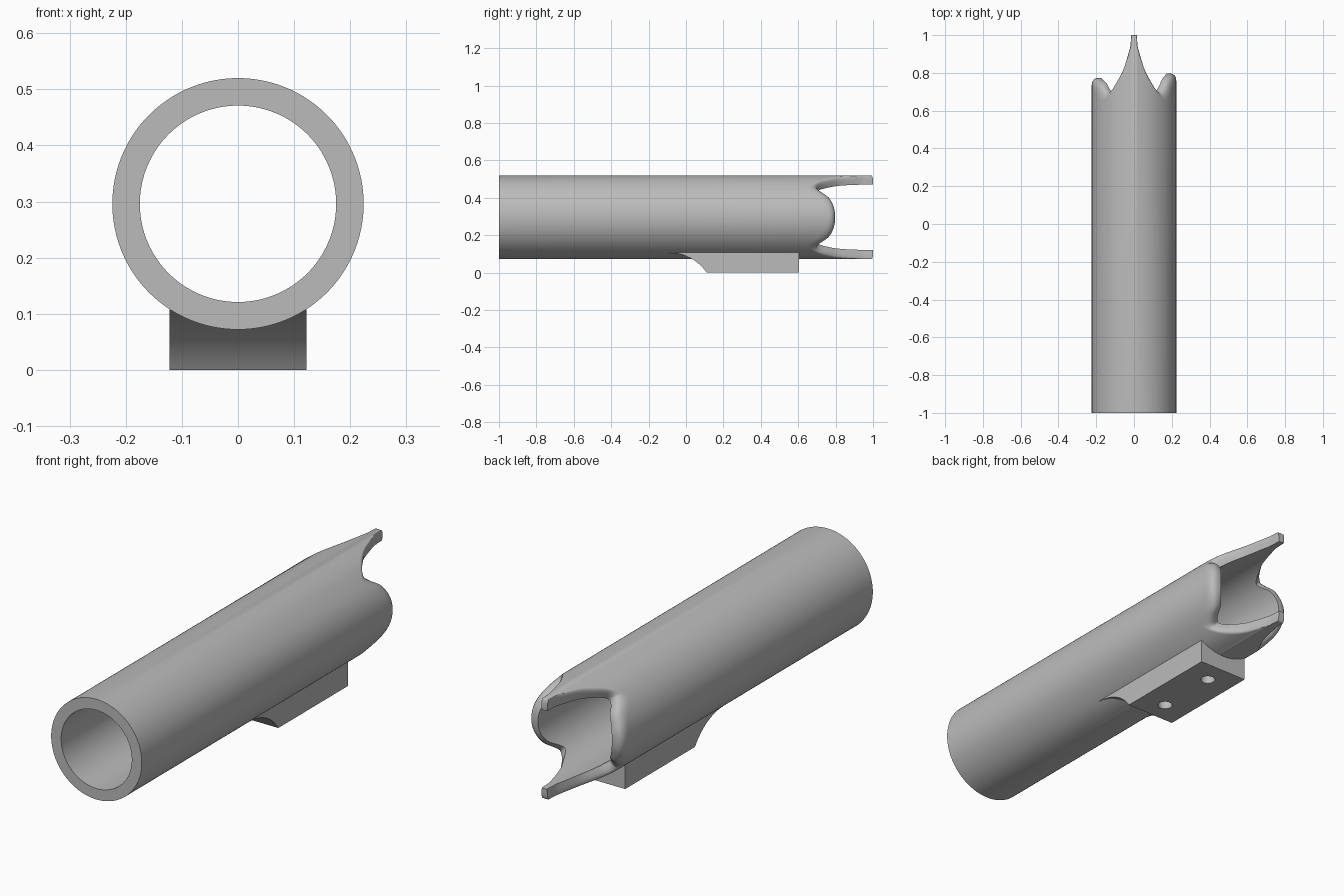
import bpy, bmesh, math
from mathutils import Vector

cube = bpy.data.objects.get("Cube")
if cube:
    bpy.data.objects.remove(cube, do_unlink=True)

AXIS_Z, R_OUT, R_IN = 0.296, 0.224, 0.175
RIM_STEPS = 6

grey = bpy.data.materials.new("plain grey")
grey.use_nodes = True
colour = (0.5, 0.5, 0.5, 1)
grey.diffuse_color = colour
grey.node_tree.nodes["Principled BSDF"].inputs["Base Color"].default_value = colour


def finish(bm, name):
    bmesh.ops.recalc_face_normals(bm, faces=bm.faces)
    mesh = bpy.data.meshes.new(name)
    bm.to_mesh(mesh)
    bm.free()
    mesh.materials.append(grey)
    obj = bpy.data.objects.new(name, mesh)
    bpy.context.collection.objects.link(obj)
    return obj


def shade(obj):
    bpy.ops.object.select_all(action='DESELECT')
    obj.select_set(True)
    bpy.context.view_layer.objects.active = obj
    bpy.ops.object.shade_smooth_by_angle(angle=math.radians(35))


# Quarter of the shaped rim: outer angle, outer y, inner angle, inner y
# (angles from the top of the tube: prong, valley, side lobe)
RIM = [Vector(p) for p in (
    (0, .99, 0, 1), (3.6, .99, 4.2, 1), (4.4, .94, 5.2, .94), (8.5, .87, 11, .87),
    (13, .81, 17, .81), (20, .755, 25, .76), (29, .71, 32, .72), (40, .665, 37, .703),
    (48, .65, 41, .703), (54, .665, 48, .725), (62, .70, 58, .765),
    (75, .74, 73, .79), (90, .755, 90, .797))]


def catmull(a, b, c, d, t):
    return 0.5 * (2 * b + (c - a) * t + (2 * a - 5 * b + 4 * c - d) * t ** 2
                  + (3 * b - a - 3 * c + d) * t ** 3)


def rim_quarter():
    pts = [RIM[0].copy()]
    last = len(RIM) - 1
    # Mirror one point past the lobe so its crown is smooth
    n = RIM[-2]
    beyond = Vector((180 - n[0], n[1], 180 - n[2], n[3]))
    ext = RIM + [beyond]
    for i in range(last):
        for k in range(1, 5):
            t = k / 4
            if i < 3:
                pts.append(ext[i].lerp(ext[i + 1], t))
            else:
                pts.append(catmull(ext[i - 1], ext[i], ext[i + 1], ext[i + 2], t))
    return pts


def full_rim():
    quarter = rim_quarter()
    half = quarter + [Vector((180 - p[0], p[1], 180 - p[2], p[3])) for p in quarter[-2::-1]]
    # The right-hand lobe is slightly shorter than the left-hand one
    right = []
    for p in half[-2:0:-1]:
        f = max(0, min(1, (50 - abs(p[0] - 90)) / 35))
        drop = 0.024 * f * f * (3 - 2 * f)
        right.append(Vector((360 - p[0], p[1] - drop, 360 - p[2], p[3] - drop)))
    return half + right


def on_tube(angle, y, radius):
    a = math.radians(angle)
    return Vector((radius * math.sin(a), y, AXIS_Z + radius * math.cos(a)))


# Tube with a rounded, pronged back rim
def make_tube():
    bm = bmesh.new()
    columns = []
    for ao, yo, ai, yi in full_rim():
        pts = [on_tube(ao, -1, R_OUT)]
        for k in range(RIM_STEPS + 1):
            t = k / RIM_STEPS
            w0, w1, w2 = (1 - t) ** 2, 2 * t * (1 - t), t * t
            pts.append(on_tube(w0 * ao + (w1 + w2) * ai, w0 * yo + (w1 + w2) * yi,
                               (w0 + w1) * R_OUT + w2 * (R_IN + 0.012)))
        pts += [on_tube(ai, yi, R_IN), on_tube(ai, -1, R_IN)]
        columns.append([bm.verts.new(p) for p in pts])
    for i, a in enumerate(columns):
        b = columns[(i + 1) % len(columns)]
        for j in range(len(a)):
            k = (j + 1) % len(a)
            bm.faces.new((a[j], a[k], b[k], b[j]))
    shade(finish(bm, "tube"))


# Mounting block with a concave front end
def make_block():
    half, top, back, radius = 0.122, 0.112, 0.604, 0.243
    start, arc_top = -0.09, 0.106
    profile = [(back, 0), (back, top), (start, top)]
    sweep = math.acos((radius - arc_top) / radius)
    for k in range(17):
        a = sweep * k / 16
        profile.append((start + radius * math.sin(a), arc_top - radius + radius * math.cos(a)))
    bm = bmesh.new()
    face = bm.faces.new([bm.verts.new((-half, y, z)) for y, z in profile])
    out = bmesh.ops.extrude_face_region(bm, geom=[face])
    verts = [g for g in out["geom"] if isinstance(g, bmesh.types.BMVert)]
    bmesh.ops.translate(bm, verts=verts, vec=(2 * half, 0, 0))
    return finish(bm, "mounting_block")


# Blind screw holes in the underside
def drill(block, y):
    bpy.ops.mesh.primitive_cylinder_add(vertices=32, radius=0.031, depth=0.2,
                                        location=(0, y, 0))
    cutter = bpy.context.object
    cutter.name = "screw_hole_cutter"
    cutter.hide_render = True
    cutter.data.materials.append(grey)
    mod = block.modifiers.new("screw_hole", 'BOOLEAN')
    mod.operation = 'DIFFERENCE'
    mod.solver = 'EXACT'
    mod.object = cutter
    bpy.context.view_layer.objects.active = block
    bpy.ops.object.modifier_apply(modifier=mod.name)
    bpy.data.objects.remove(cutter, do_unlink=True)


make_tube()
block = make_block()
for hole_y in (0.21, 0.5):
    drill(block, hole_y)
shade(block)
